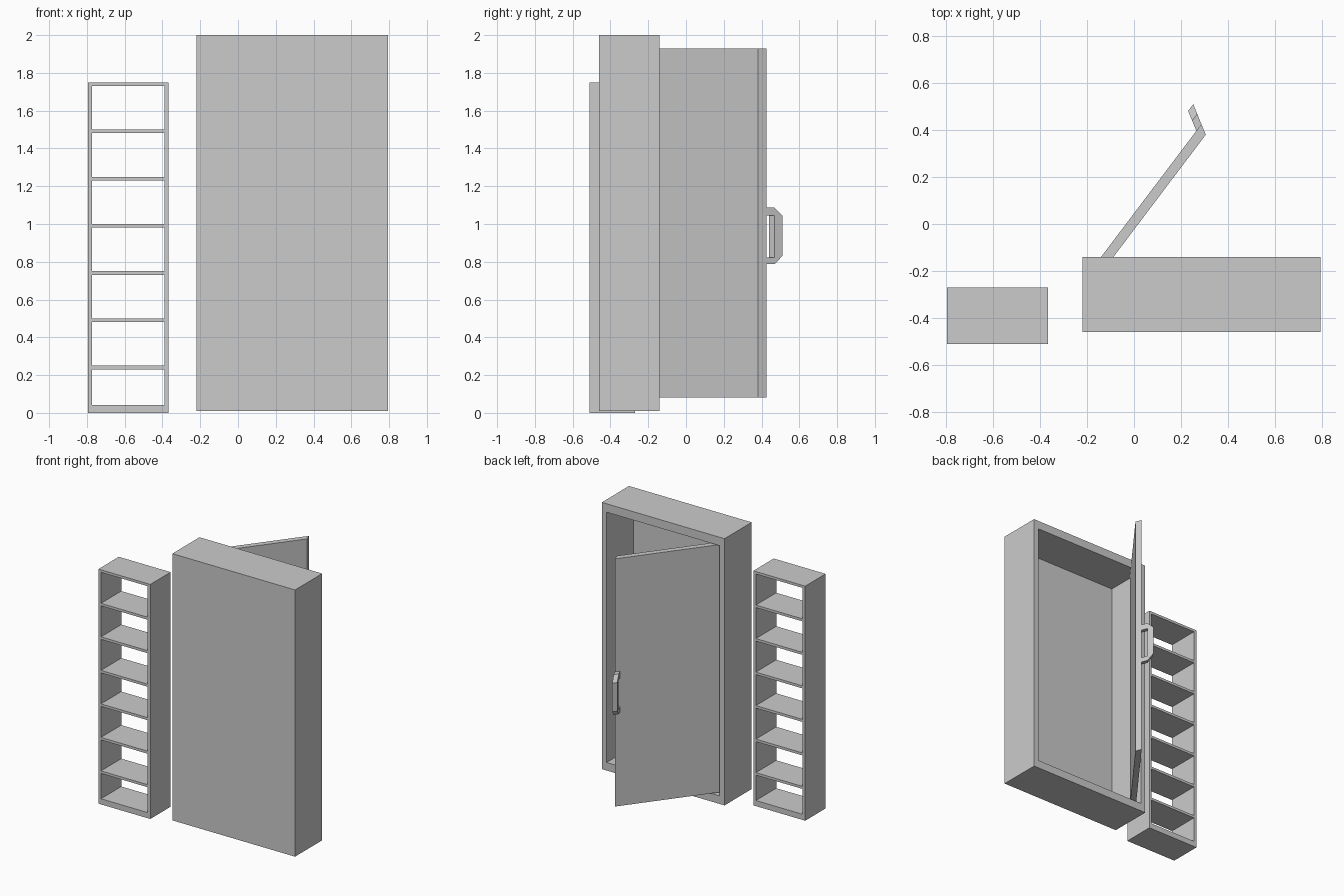
import bpy, bmesh
from mathutils import Vector, Matrix

if "Cube" in bpy.data.objects:
    bpy.data.objects.remove(bpy.data.objects["Cube"])


def finish(name, bm):
    bmesh.ops.recalc_face_normals(bm, faces=bm.faces)
    mesh = bpy.data.meshes.new(name)
    bm.to_mesh(mesh)
    bm.free()
    obj = bpy.data.objects.new(name, mesh)
    bpy.context.collection.objects.link(obj)
    return obj


def add_box(bm, lo, hi):
    lo, hi = Vector(lo), Vector(hi)
    mat = Matrix.Translation((lo + hi) / 2) @ Matrix.Diagonal((hi - lo).to_4d())
    return bmesh.ops.create_cube(bm, size=1, matrix=mat)["verts"]


def box(name, lo, hi):
    bm = bmesh.new()
    add_box(bm, lo, hi)
    return finish(name, bm)


# Cabinet: one shell, recessed from the rear almost through to the front panel
bm = bmesh.new()
add_box(bm, (-0.22, -0.46, 0.01), (0.793, -0.14, 2.0))
bm.faces.ensure_lookup_table()
rear = max(bm.faces, key=lambda f: f.calc_center_median().y)
bmesh.ops.inset_region(bm, faces=[rear], thickness=0.04)
mid = rear.calc_center_median()
for v in rear.verts:
    v.co.x = -0.18 if v.co.x < mid.x else 0.753
    v.co.z = 0.07 if v.co.z < mid.z else 1.937
deep = bmesh.ops.extrude_discrete_faces(bm, faces=[rear])["faces"][0]
for v in deep.verts:
    v.co.y = -0.455
finish("cabinet_shell", bm)

# Open door: slanted frame, local x = width, y = thickness outward, z = up
hinge = Vector((-0.18, -0.193, 0))
edge = Vector((0.287, 0.425, 0))
u = (edge - hinge).normalized()
width = (edge - hinge).length
v = Vector((-0.0185, 0.045, 0)) / 0.045      # one unit of local y equals one unit of y
skew = Matrix.Translation(hinge) @ Matrix((u, v, (0, 0, 1))).transposed().to_4x4()

door = box("door", (0, -0.045, 0.082), (width, 0, 1.93))
door.data.transform(skew)

# Door handle: chamfered bracket profile (outward, height), extruded along the width
outer = [(0, 1.087), (0.043, 1.087), (0.085, 1.044),
         (0.085, 0.83), (0.043, 0.787), (0, 0.787)]
inner = [(0, 1.044), (0.043, 1.044), (0.043, 1.044),
         (0.043, 0.822), (0.043, 0.822), (0, 0.822)]
bm = bmesh.new()
o = [bm.verts.new((width - 0.036, y, z)) for y, z in outer]
i = [bm.verts.new((width - 0.036, y, z)) for y, z in inner]
faces = [bm.faces.new((o[k], o[k + 1], i[k + 1], i[k])) for k in range(5)]
ext = bmesh.ops.extrude_face_region(bm, geom=faces)["geom"]
bmesh.ops.translate(bm, vec=(0.036, 0, 0),
                    verts=[g for g in ext if isinstance(g, bmesh.types.BMVert)])
bmesh.ops.remove_doubles(bm, verts=bm.verts, dist=0.0001)
bmesh.ops.transform(bm, matrix=skew, verts=bm.verts)
finish("door_handle", bm)

# Open shelf unit: two sides, thick base, top and evenly spaced shelves
x0, x1, y0, y1, t = -0.795, -0.367, -0.51, -0.27, 0.021
box("shelf_side_left", (x0, y0, 0), (x0 + t, y1, 1.75))
box("shelf_side_right", (x1 - t, y0, 0), (x1, y1, 1.75))
box("shelf_base", (x0 + t, y0, 0), (x1 - t, y1, 0.042))
for k in range(1, 8):
    top = 0.25 * k
    box("shelf_top" if k == 7 else f"shelf_{k}",
        (x0 + t, y0, top - 0.019), (x1 - t, y1, top))
